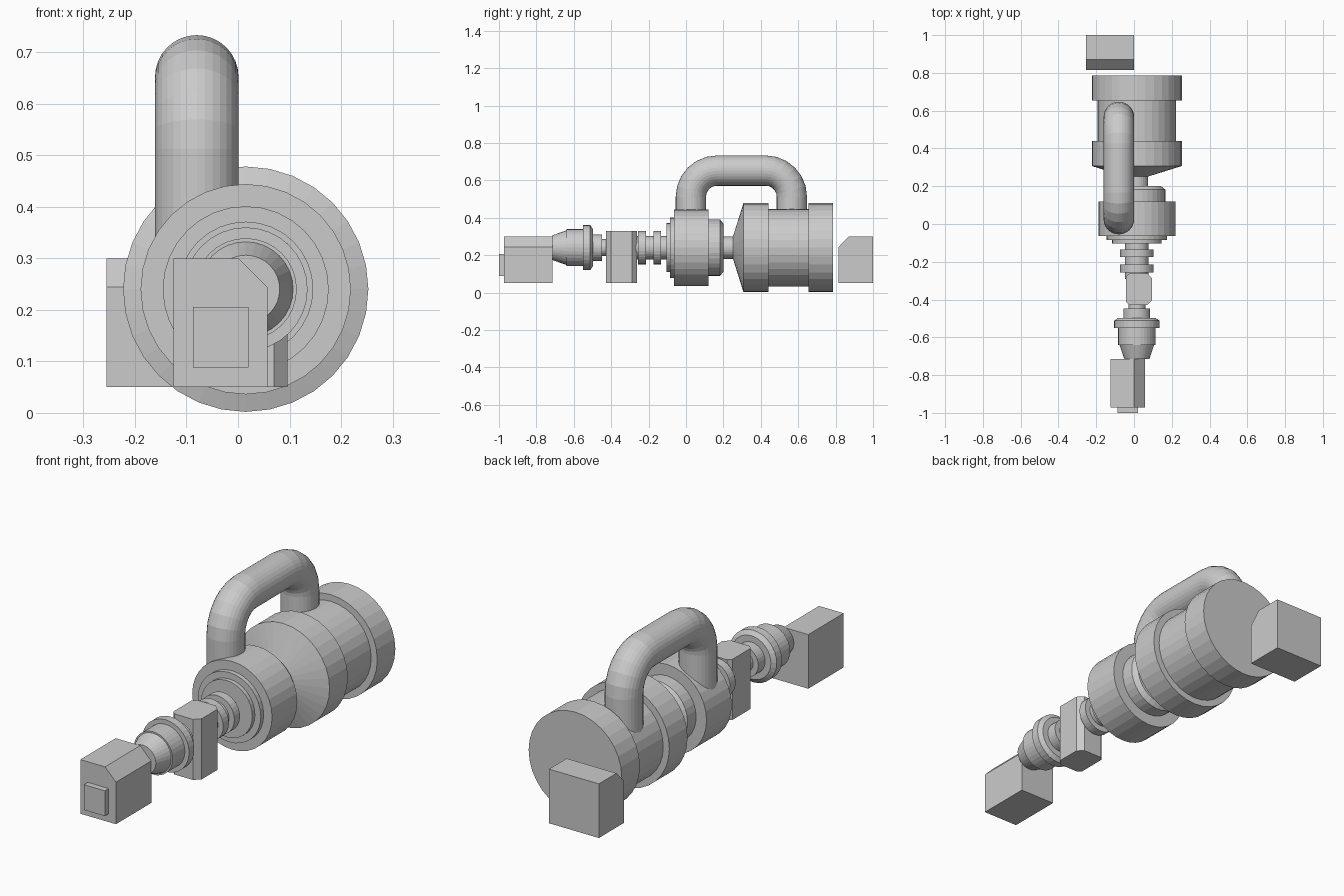
import bpy, bmesh, math
from mathutils import Vector

if "Cube" in bpy.data.objects:
    bpy.data.objects.remove(bpy.data.objects["Cube"])

AX, AZ = 0.015, 0.24   # shared shaft axis, running along y


def make_object(name, bm):
    bmesh.ops.recalc_face_normals(bm, faces=bm.faces)
    mesh = bpy.data.meshes.new(name)
    bm.to_mesh(mesh)
    bm.free()
    ob = bpy.data.objects.new(name, mesh)
    bpy.context.collection.objects.link(ob)
    return ob


def bridge(bm, rings):
    n = len(rings[0])
    for a, b in zip(rings, rings[1:]):
        for i in range(n):
            j = (i + 1) % n
            bm.faces.new((a[i], a[j], b[j], b[i]))
    bm.faces.new(rings[0])
    bm.faces.new(rings[-1][::-1])


def lathe(name, profile, sides=32):
    """Turn a closed (y, radius) profile about the shaft axis."""
    bm = bmesh.new()
    rings = []
    for y, r in profile:
        rings.append([bm.verts.new((AX + r * math.cos(t), y, AZ + r * math.sin(t)))
                      for t in (2 * math.pi * i / sides for i in range(sides))])
    bridge(bm, rings)
    return make_object(name, bm)


def prism(name, outline, vec):
    """Extrude a flat outline along a vector."""
    bm = bmesh.new()
    base = [bm.verts.new(p) for p in outline]
    top = [bm.verts.new(Vector(p) + Vector(vec)) for p in outline]
    bridge(bm, [base, top])
    return make_object(name, bm)


# Large rear drum with its conical front
lathe("rear_drum", [(0.252, 0.062), (0.307, 0.238), (0.44, 0.238), (0.44, 0.207),
                    (0.655, 0.207), (0.655, 0.238), (0.787, 0.238)])
lathe("drum_shaft", [(0.18, 0.06), (0.27, 0.06)])

# Middle housing with stepped front flanges and a bevelled back collar
lathe("middle_housing", [(-0.104, 0.131), (-0.085, 0.131), (-0.085, 0.161),
                         (-0.064, 0.161), (-0.064, 0.204), (0.12, 0.204),
                         (0.12, 0.151), (0.182, 0.151), (0.2, 0.128)])

# Shaft with two couplings
lathe("coupling_shaft", [(-0.29, 0.062), (-0.09, 0.062)])
for name, y in (("front_coupling", -0.256), ("back_coupling", -0.175)):
    lathe(name, [(y, 0.089), (y + 0.041, 0.089)])

# Bearing block with bevelled upright corners
x0, x1, y0, y1, c, d = -0.042, 0.096, -0.428, -0.262, 0.026, 0.016
prism("bearing_block",
      [(x0 + d, y0, 0.05), (x1 - c, y0, 0.05), (x1, y0 + c, 0.05), (x1, y1 - c, 0.05),
       (x1 - c, y1, 0.05), (x0 + d, y1, 0.05), (x0, y1 - d, 0.05), (x0, y0 + d, 0.05)],
      (0, 0, 0.28))

# Small front motor
lathe("front_motor", [(-0.715, 0.066), (-0.64, 0.092), (-0.64, 0.099), (-0.55, 0.099),
                      (-0.55, 0.12), (-0.512, 0.12), (-0.498, 0.1), (-0.498, 0.071),
                      (-0.448, 0.071), (-0.448, 0.045), (-0.41, 0.045)])

# Front control box, bevelled along one top edge, with a raised panel
prism("front_box", [(-0.125, -0.972, 0.05), (0.057, -0.972, 0.05), (0.057, -0.972, 0.244),
                    (0.001, -0.972, 0.3), (-0.125, -0.972, 0.3)], (0, 0.258, 0))
prism("front_panel", [(-0.087, -1, 0.088), (0.02, -1, 0.088), (0.02, -1, 0.205),
                      (-0.087, -1, 0.205)], (0, 0.03, 0))

# Rear control box, bevelled along its inner top edge
prism("rear_box", [(-0.255, 0.816, 0.05), (-0.255, 1, 0.05), (-0.255, 1, 0.3),
                   (-0.255, 0.871, 0.3), (-0.255, 0.816, 0.244)], (0.255, 0, 0))

# Crossover pipe swept along a rounded arch
PX, PR, BEND, TOP = -0.08, 0.081, 0.14, 0.652
path = [(0.026, 0.3, 0)]
for cy, start in ((0.026 + BEND, 0), (0.566 - BEND, 90)):
    for k in range(7):
        a = math.radians(start + 15 * k)
        path.append((cy - BEND * math.cos(a), TOP - BEND + BEND * math.sin(a), a))
path.append((0.566, 0.3, math.pi))
bm = bmesh.new()
rings = []
for y, z, a in path:
    # ring plane: x axis and the outward direction of the bend
    rings.append([bm.verts.new((PX + PR * math.cos(t), y - PR * math.sin(t) * math.cos(a),
                                z + PR * math.sin(t) * math.sin(a)))
                  for t in (2 * math.pi * i / 32 for i in range(32))])
bridge(bm, rings)
pipe = make_object("crossover_pipe", bm)
